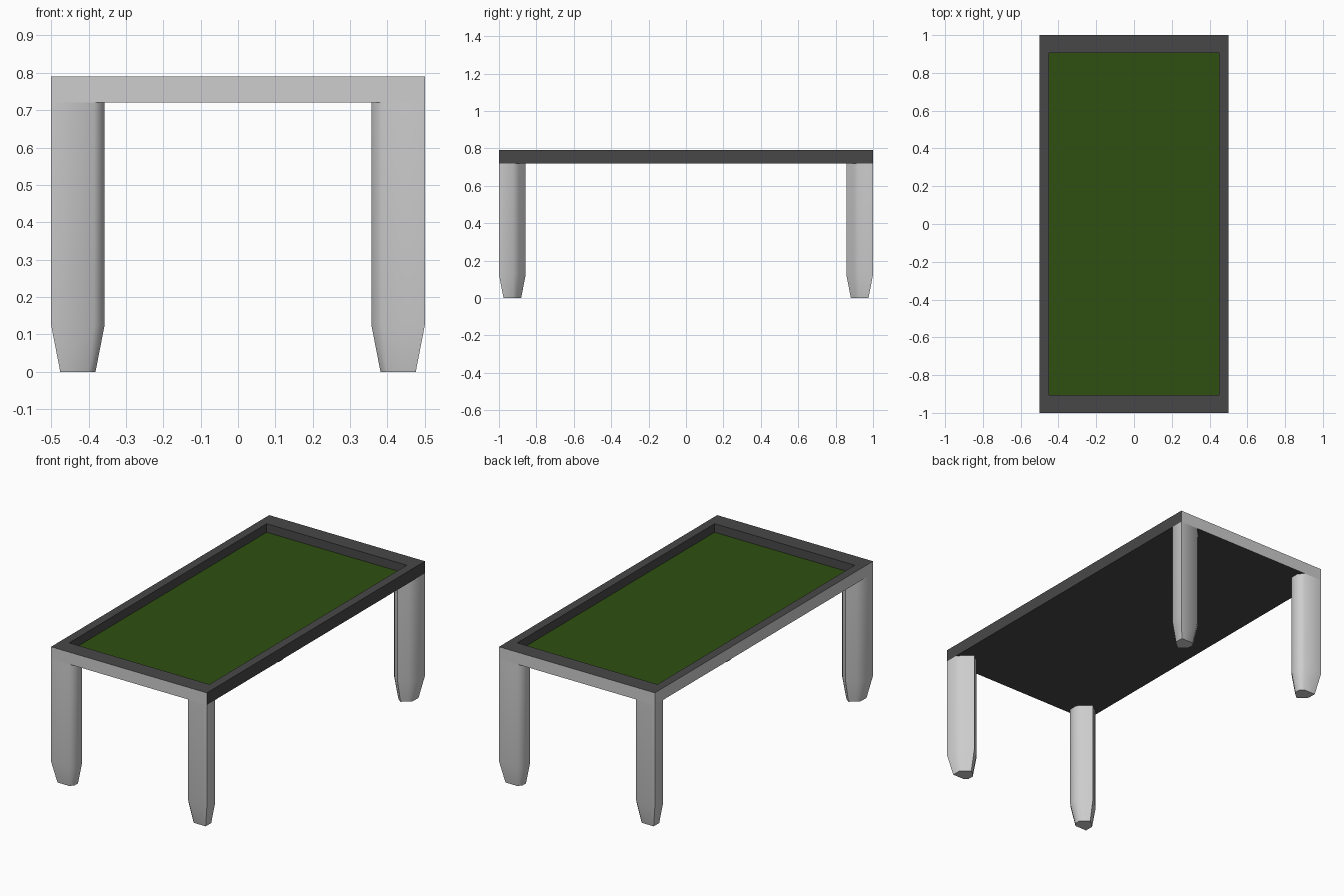
import bpy
import bmesh

if "Cube" in bpy.data.objects:
    bpy.data.objects.remove(bpy.data.objects["Cube"])


def material(name, color):
    m = bpy.data.materials.new(name)
    m.diffuse_color = (*color, 1.0)
    m.use_nodes = True
    m.node_tree.nodes["Principled BSDF"].inputs["Base Color"].default_value = m.diffuse_color
    return m


LIGHT = material("light grey", (0.61, 0.61, 0.61))
DARK = material("dark grey", (0.064, 0.064, 0.064))
GREEN = material("green felt", (0.028, 0.08, 0.005))


def loft(name, rings, materials, cap_top=True):
    """Skin a stack of equal-length point rings into a closed object."""
    bm = bmesh.new()
    loops = [[bm.verts.new(p) for p in ring] for ring in rings]
    n = len(loops[0])
    for low, high in zip(loops, loops[1:]):
        for i in range(n):
            j = (i + 1) % n
            bm.faces.new((low[i], low[j], high[j], high[i]))
    bm.faces.new(loops[0][::-1])
    if cap_top:
        bm.faces.new(loops[-1])
    bmesh.ops.recalc_face_normals(bm, faces=bm.faces)
    mesh = bpy.data.meshes.new(name)
    bm.to_mesh(mesh)
    bm.free()
    for m in materials:
        mesh.materials.append(m)
    ob = bpy.data.objects.new(name, mesh)
    bpy.context.collection.objects.link(ob)
    return ob


def rect(hx, hy, z):
    return [(-hx, -hy, z), (hx, -hy, z), (hx, hy, z), (-hx, hy, z)]


# Tray-shaped table top: outer walls, raised rim, recessed felt
TOP, UNDER, FELT = 0.79, 0.72, 0.74
table = loft("table_top", [rect(0.5, 1, UNDER), rect(0.5, 1, TOP),
                           rect(0.45, 0.905, TOP), rect(0.45, 0.905, FELT)],
             [DARK, LIGHT, GREEN])
for f in table.data.polygons:
    c, nrm = f.center, f.normal
    if nrm.z > 0.9 and c.z < TOP - 0.01:
        f.material_index = 2                      # felt
    elif abs(c.y) > 0.99 or c.x < -0.49:
        f.material_index = 1                      # light ends and left side

# Leg section measured inward from the table corner: square outside, rounded inside
SECTION = [(0, 0), (0.115, 0), (0.143, 0.03), (0.143, 0.081), (0.115, 0.113),
           (0.075, 0.143), (0.03, 0.107), (0, 0.077)]


def leg_ring(sx, sy, scale, z):
    mid = 0.0715
    return [(sx * (0.5 - mid - (a - mid) * scale),
             sy * (1.0 - mid - (b - mid) * scale), z) for a, b in SECTION]


# Four legs with tapered feet
for sy, end in ((-1, "front"), (1, "back")):
    for sx, side in ((-1, "left"), (1, "right")):
        leg = loft(f"{end}_{side}_leg",
                   [leg_ring(sx, sy, 0.66, 0.0), leg_ring(sx, sy, 1.0, 0.125),
                    leg_ring(sx, sy, 1.0, UNDER)], [LIGHT])
        bpy.ops.object.select_all(action='DESELECT')
        leg.select_set(True)
        bpy.context.view_layer.objects.active = leg
        bpy.ops.object.shade_smooth_by_angle(angle=0.9)
        # Crisp ring where the foot begins to taper
        sharp = leg.data.attributes.get("sharp_edge")
        if sharp is None:
            sharp = leg.data.attributes.new("sharp_edge", 'BOOLEAN', 'EDGE')
        for e in leg.data.edges:
            if all(abs(leg.data.vertices[v].co.z - 0.125) < 1e-4 for v in e.vertices):
                sharp.data[e.index].value = True
